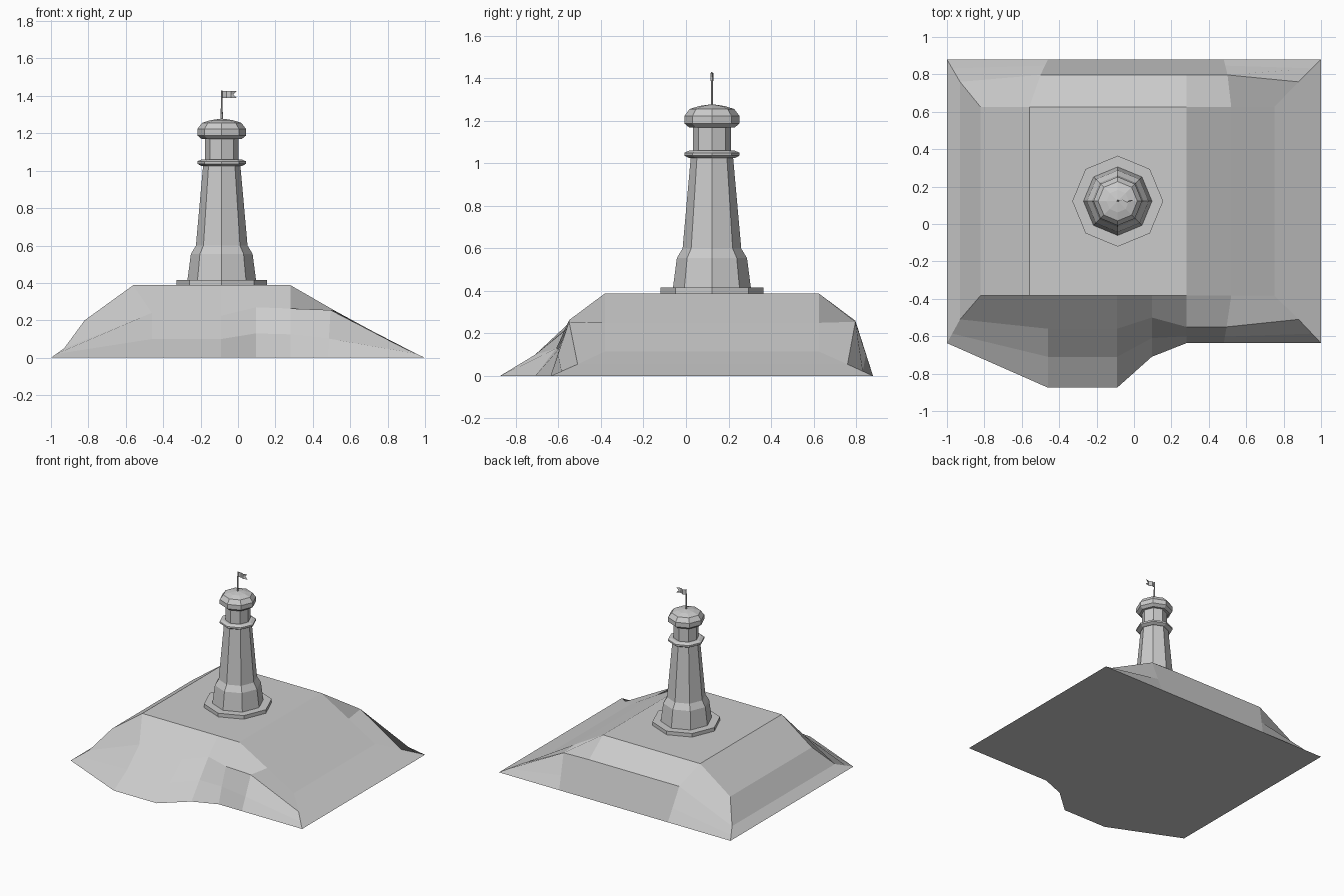
import bpy
import math

if "Cube" in bpy.data.objects:
    bpy.data.objects.remove(bpy.data.objects["Cube"])

CX, CY = -0.087, 0.122  # tower axis


def make(name, verts, faces):
    me = bpy.data.meshes.new(name)
    me.from_pydata(verts, [], faces)
    me.update()
    ob = bpy.data.objects.new(name, me)
    bpy.context.collection.objects.link(ob)
    return ob


def lathe(name, profile, sides=8):
    """Closed low-poly turning from (radius, z) points around the tower axis."""
    verts = [(CX + r * math.cos(2 * math.pi * i / sides),
              CY + r * math.sin(2 * math.pi * i / sides), z)
             for r, z in profile for i in range(sides)]
    faces = [(k * sides + i, k * sides + (i + 1) % sides,
              (k + 1) * sides + (i + 1) % sides, (k + 1) * sides + i)
             for k in range(len(profile) - 1) for i in range(sides)]
    faces.append(tuple(reversed(range(sides))))
    last = (len(profile) - 1) * sides
    faces.append(tuple(range(last, last + sides)))
    return make(name, verts, faces)


# Island: rings from shoreline up to plateau, starting at the front left corner
TOP = 0.388
shore = [(-1, -.637, 0), (-.46, -.875, 0), (-.09, -.875, 0), (.095, -.71, 0),
         (.28, -.637, 0), (.48, -.637, 0), (1, -.637, 0),
         (1, .88, 0), (.48, .88, 0), (.28, .88, 0), (-.46, .88, 0), (-1, .88, 0)]
brow = [(-.93, -.51, .05), (-.46, -.56, .24), (-.09, -.56, .225), (.095, -.5, .27),
        (.28, -.55, .263), (.495, -.55, .255), (.88, -.51, .055),
        (.88, .76, .055), (.5, .797, .255), (.28, .797, .26), (-.5, .797, .26), (-.93, .76, .05)]
rim = [(-.82, -.382, .2), (-.56, -.382, TOP), (-.09, -.382, TOP), (.095, -.382, TOP),
       (.28, -.382, TOP), (.52, -.382, .25), (.75, -.382, .115),
       (.75, .625, .115), (.52, .625, .25), (.28, .625, TOP), (-.56, .625, TOP), (-.82, .625, .2)]
ledge = [tuple(a + (b - a) * .4 for a, b in zip(p, q)) for p, q in zip(shore, brow)]
ledge[1:5] = [(-.46, -.71, .1), (-.09, -.71, .1), (.095, -.61, .13), (.28, -.6, .125)]

n = len(shore)
faces = [(k * n + i, k * n + (i + 1) % n, (k + 1) * n + (i + 1) % n, (k + 1) * n + i)
         for k in range(3) for i in range(n)]
cap = [(0, 1, 10, 11), (1, 2, 3, 4, 9, 10), (4, 5, 8, 9), (5, 6, 7, 8)]
faces += [tuple(3 * n + i for i in f) for f in cap]
faces.append(tuple(reversed(range(n))))
make("island", shore + ledge + brow + rim, faces)

# Tower, stacked from octagonal turnings
lathe("plinth", [(.243, TOP - .005), (.243, .416)])
lathe("tower_shaft", [(.184, .41), (.165, .555), (.138, .60), (.099, 1.035)])
lathe("gallery", [(.108, 1.025), (.13, 1.037), (.13, 1.05), (.108, 1.06)])
lathe("lantern_room", [(.09, 1.05), (.09, 1.175)])
lathe("roof", [(.108, 1.17), (.13, 1.188), (.13, 1.223), (.105, 1.256), (.06, 1.27), (.006, 1.278)])
lathe("flagpole", [(.006, 1.27), (.004, 1.43)], 6)

# Flag: wavy two-sided strip with a swallow tail
xs = [0, .025, .05, .08]
wave = [0, .007, -.006, .004]
cols = len(xs)
verts = []
for side in (-.001, .001):
    for row in range(3):
        for j, (x, w) in enumerate(zip(xs, wave)):
            notch = .018 if row == 1 and j == cols - 1 else 0
            verts.append((CX + x - notch, CY + w + side, 1.388 + .019 * row))
front = [(r * cols + j, r * cols + j + 1, (r + 1) * cols + j + 1, (r + 1) * cols + j)
         for r in range(2) for j in range(cols - 1)]
back = [tuple(3 * cols + i for i in reversed(f)) for f in front]
loop = [0, 1, 2, 3, 7, 11, 10, 9, 8, 4]
edge = [(a, a + 3 * cols, b + 3 * cols, b) for a, b in zip(loop, loop[1:] + loop[:1])]
make("flag", verts, front + back + edge)
